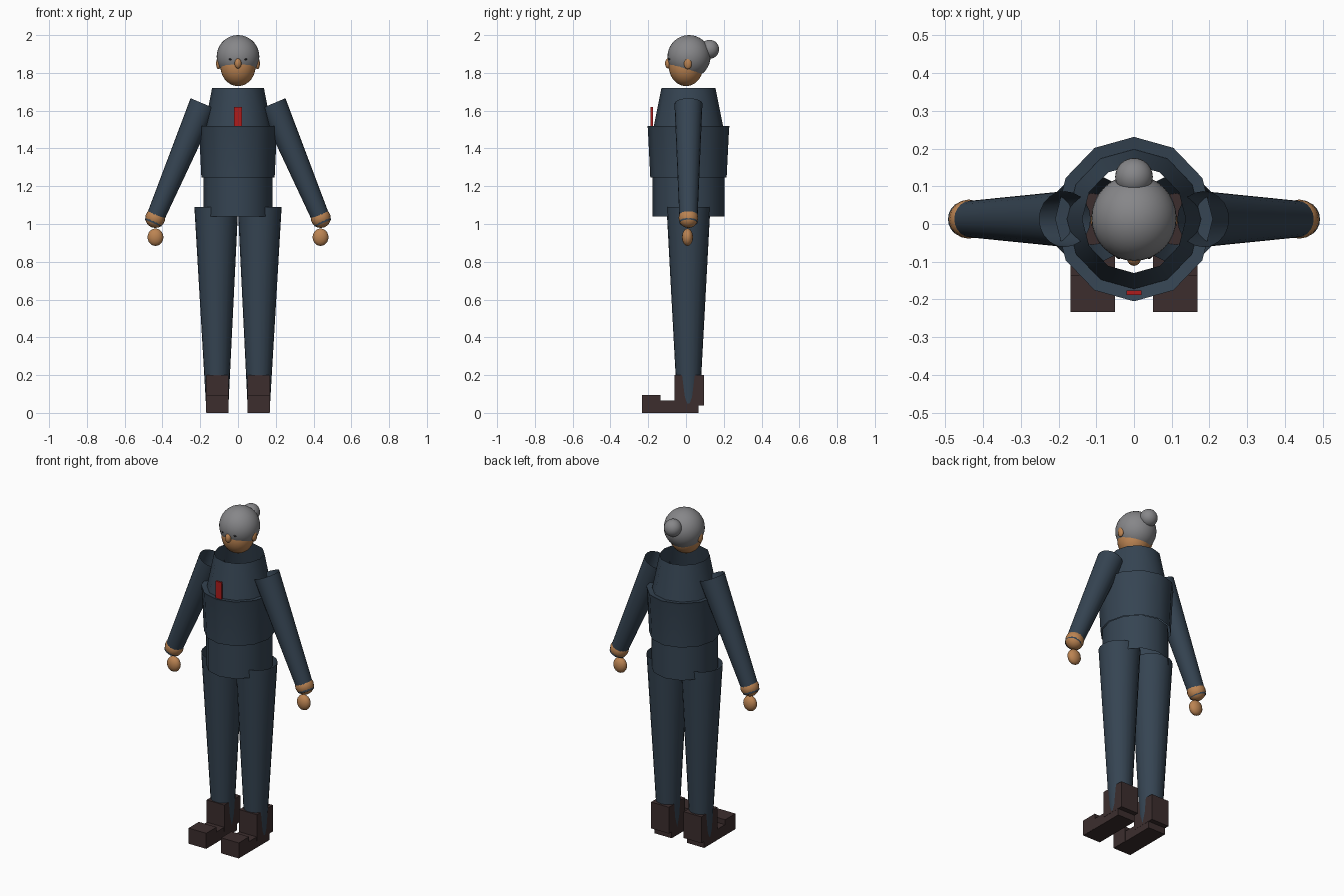
import bpy, bmesh, math
from mathutils import Vector

if "Cube" in bpy.data.objects:
    bpy.data.objects.remove(bpy.data.objects["Cube"])

CY = 0.013  # body centre in depth


def material(name, rgb):
    m = bpy.data.materials.new(name)
    m.diffuse_color = (*rgb, 1)
    m.use_nodes = True
    m.node_tree.nodes["Principled BSDF"].inputs["Base Color"].default_value = m.diffuse_color
    return m


cloth = material("navy_cloth", (0.036, 0.058, 0.085))
skin = material("tan_skin", (0.50, 0.23, 0.085))
hair_grey = material("grey_hair", (0.24, 0.24, 0.25))
leather = material("brown_leather", (0.045, 0.027, 0.027))
red = material("red_tag", (0.42, 0.012, 0.012))
dark = material("dark_eye", (0.03, 0.03, 0.035))


def finish(name, bm, mat, smooth=True):
    me = bpy.data.meshes.new(name)
    bm.to_mesh(me)
    bm.free()
    me.materials.append(mat)
    ob = bpy.data.objects.new(name, me)
    bpy.context.collection.objects.link(ob)
    if smooth:
        bpy.ops.object.select_all(action='DESELECT')
        ob.select_set(True)
        bpy.context.view_layer.objects.active = ob
        bpy.ops.object.shade_smooth_by_angle(angle=math.radians(35))
    return ob


def tube(name, rings, mat, sides, sx=1.0):
    """Open tube through (centre, radius) rings, square to its axis."""
    bm = bmesh.new()
    axis = (Vector(rings[-1][0]) - Vector(rings[0][0])).normalized()
    u = Vector((0, 1, 0))
    v = axis.cross(u).normalized()
    loops = []
    for c, r in rings:
        loops.append([bm.verts.new(Vector(c) + r * (u * math.cos(a) + v * sx * math.sin(a)))
                      for a in (math.tau * i / sides for i in range(sides))])
    for a, b in zip(loops, loops[1:]):
        for i in range(sides):
            j = (i + 1) % sides
            bm.faces.new((a[j], a[i], b[i], b[j]))
    bmesh.ops.recalc_face_normals(bm, faces=bm.faces[:])
    # make the walls face away from the axis
    f = bm.faces[0]
    out = f.calc_center_median() - Vector(rings[0][0])
    if f.normal.dot(out - axis * out.dot(axis)) < 0:
        bmesh.ops.reverse_faces(bm, faces=bm.faces[:])
    return finish(name, bm, mat)


def ball(name, centre, radii, mat, seg=24, rings=14):
    bm = bmesh.new()
    bmesh.ops.create_uvsphere(bm, u_segments=seg, v_segments=rings, radius=1)
    bmesh.ops.scale(bm, vec=radii, verts=bm.verts)
    bmesh.ops.translate(bm, vec=centre, verts=bm.verts)
    return finish(name, bm, mat)


def box(name, lo, hi, mat):
    bm = bmesh.new()
    bmesh.ops.create_cube(bm, size=1)
    lo, hi = Vector(lo), Vector(hi)
    bmesh.ops.scale(bm, vec=hi - lo, verts=bm.verts)
    bmesh.ops.translate(bm, vec=(lo + hi) / 2, verts=bm.verts)
    return finish(name, bm, mat, smooth=False)


# Jacket: three hollow stacked sections
def jacket(name, profile):
    tube(name, [((0, CY, z), r) for r, z in profile], cloth, 12, 0.96)


jacket("jacket_waist", [(0.19, 1.04), (0.19, 1.25)])
jacket("jacket_chest", [(0.202, 1.245), (0.215, 1.505), (0.218, 1.52), (0.185, 1.515)])
jacket("jacket_collar", [(0.187, 1.50), (0.143, 1.72)])
box("chest_tag", (-0.02, -0.188, 1.505), (0.02, -0.176, 1.62), red)

# Head, hair and bun
ball("head", (0, 0, 1.835), (0.093, 0.091, 0.105), skin, 32, 18)
ball("hair", (0, 0.016, 1.886), (0.113, 0.114, 0.114), hair_grey, 32, 18)
ball("hair_bun", (0, 0.125, 1.925), (0.05, 0.05, 0.05), hair_grey)
ball("nose", (0, -0.093, 1.85), (0.018, 0.018, 0.027), skin, 16, 10)

for s, side in ((-1, "left"), (1, "right")):
    ball(side + "_ear", (s * 0.103, 0.01, 1.85), (0.013, 0.021, 0.031), skin, 16, 10)
    ball(side + "_eye", (s * 0.04, -0.084, 1.872), (0.009, 0.009, 0.006), dark, 10, 6)

    # Sleeve, wrist and hand
    tube(side + "_sleeve", [((s * 0.183, CY, 1.637), 0.074),
                            ((s * 0.45, CY, 1.005), 0.047)], cloth, 20)
    ball(side + "_wrist", (s * 0.438, CY, 1.032), (0.053, 0.052, 0.053), skin, 16, 10)
    ball(side + "_hand", (s * 0.437, 0.008, 0.93), (0.042, 0.029, 0.046), skin, 16, 12)

    # Trouser leg
    tube(side + "_trouser_leg", [((s * 0.11, CY, 0.05), 0.060),
                                 ((s * 0.115, CY, 1.09), 0.116)], cloth, 20)

    # Boot: shaft, sole and toe cap
    x0, x1 = sorted((s * 0.05, s * 0.169))
    box(side + "_boot_shaft", (x0, -0.06, 0.04), (x1, 0.094, 0.20), leather)
    box(side + "_boot_sole", (x0 + 0.001, -0.233, 0), (x1 - 0.001, 0.065, 0.065), leather)
    box(side + "_boot_toe", (x0, -0.234, 0.001), (x1, -0.135, 0.095), leather)
